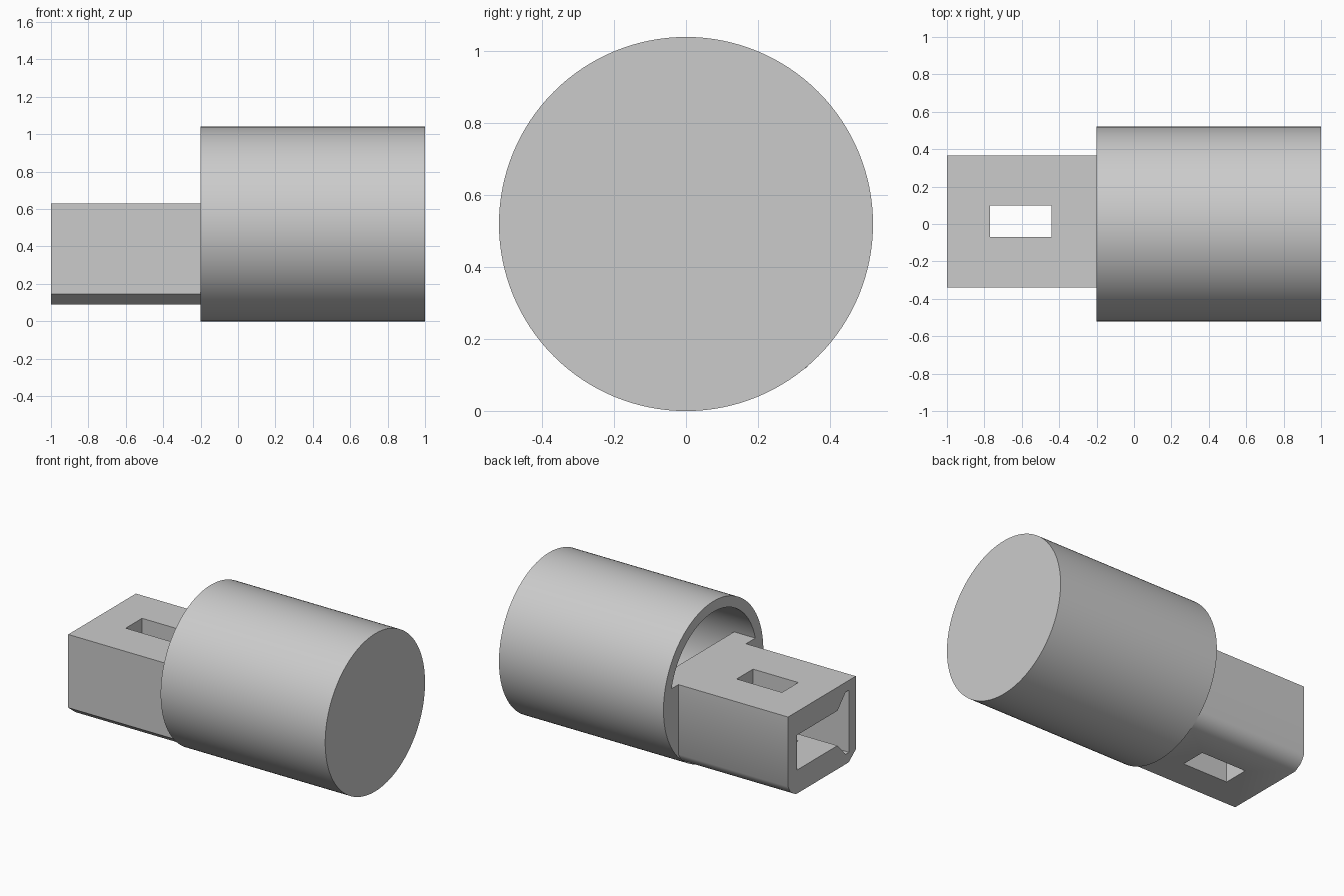
import bpy, bmesh, math

if "Cube" in bpy.data.objects:
    bpy.data.objects.remove(bpy.data.objects["Cube"], do_unlink=True)

GREY = (0.6, 0.6, 0.6, 1)
grey = bpy.data.materials.new("light_grey")
grey.use_nodes = True
grey.diffuse_color = GREY
grey.node_tree.nodes["Principled BSDF"].inputs["Base Color"].default_value = GREY

AXIS_Z = 0.52
OUTER, BORE = 0.52, 0.45
MOUTH = -0.2


def prism(name, profile, x0, x1):
    """Extrude a (y, z) profile along x."""
    bm = bmesh.new()
    face = bm.faces.new([bm.verts.new((x0, y, z)) for y, z in profile])
    ext = bmesh.ops.extrude_face_region(bm, geom=[face])
    moved = [v for v in ext["geom"] if isinstance(v, bmesh.types.BMVert)]
    bmesh.ops.translate(bm, verts=moved, vec=(x1 - x0, 0, 0))
    bmesh.ops.recalc_face_normals(bm, faces=bm.faces)
    mesh = bpy.data.meshes.new(name)
    bm.to_mesh(mesh)
    bm.free()
    mesh.materials.append(grey)
    ob = bpy.data.objects.new(name, mesh)
    bpy.context.collection.objects.link(ob)
    return ob


def arc(radius, start, end, steps):
    """Points on a circle about the cup axis."""
    angles = [start + (end - start) * i / steps for i in range(steps + 1)]
    return [(radius * math.cos(a), AXIS_Z + radius * math.sin(a)) for a in angles]


def select_only(ob):
    bpy.ops.object.select_all(action="DESELECT")
    ob.select_set(True)
    bpy.context.view_layer.objects.active = ob


def cut(ob, cutter):
    cutter.hide_render = True
    mod = ob.modifiers.new("cut", "BOOLEAN")
    mod.operation = "DIFFERENCE"
    mod.solver = "EXACT"
    mod.object = cutter
    select_only(ob)
    bpy.ops.object.modifier_apply(modifier=mod.name)


# Round cup, closed at the far end
full = 2 * math.pi
cup = prism("cup", arc(OUTER, 0, full, 128)[:-1], MOUTH, 1)
bore = prism("bore_cutter", arc(BORE, 0, full, 128)[:-1], MOUTH - 0.1, 0.93)
cut(cup, bore)

# Shelf filling the lower part of the cup mouth
top = 0.63
a = math.asin((top - AXIS_Z) / BORE)
shelf = prism("mouth_shelf", arc(BORE, math.pi - a, full + a, 72), MOUTH, -0.045)

# Plug body with chamfered lower edges
plug = prism("plug_body", [
    (0.365, top), (0.365, 0.17), (0.337, 0.122), (0.283, 0.09),
    (-0.266, 0.09), (-0.34, 0.147), (-0.34, top)], -1, MOUTH)

# Hollow channel, flared on one side
channel = prism("channel_cutter", [
    (0.27, 0.245), (-0.15, 0.245), (-0.235, 0.155), (-0.27, 0.155),
    (-0.27, 0.565), (-0.235, 0.565), (-0.15, 0.475), (0.27, 0.475)], -1.1, 0.1)
cut(plug, channel)
cut(shelf, channel)

# Slot through the plug from top to bottom
slot = prism("slot_cutter", [(-0.07, 0), (0.1, 0), (0.1, 0.8), (-0.07, 0.8)],
             -0.77, -0.44)
cut(plug, slot)

for cutter in (bore, channel, slot):
    bpy.data.objects.remove(cutter, do_unlink=True)

for ob in (cup, shelf, plug):
    select_only(ob)
    bpy.ops.object.shade_smooth_by_angle(angle=math.radians(32))
